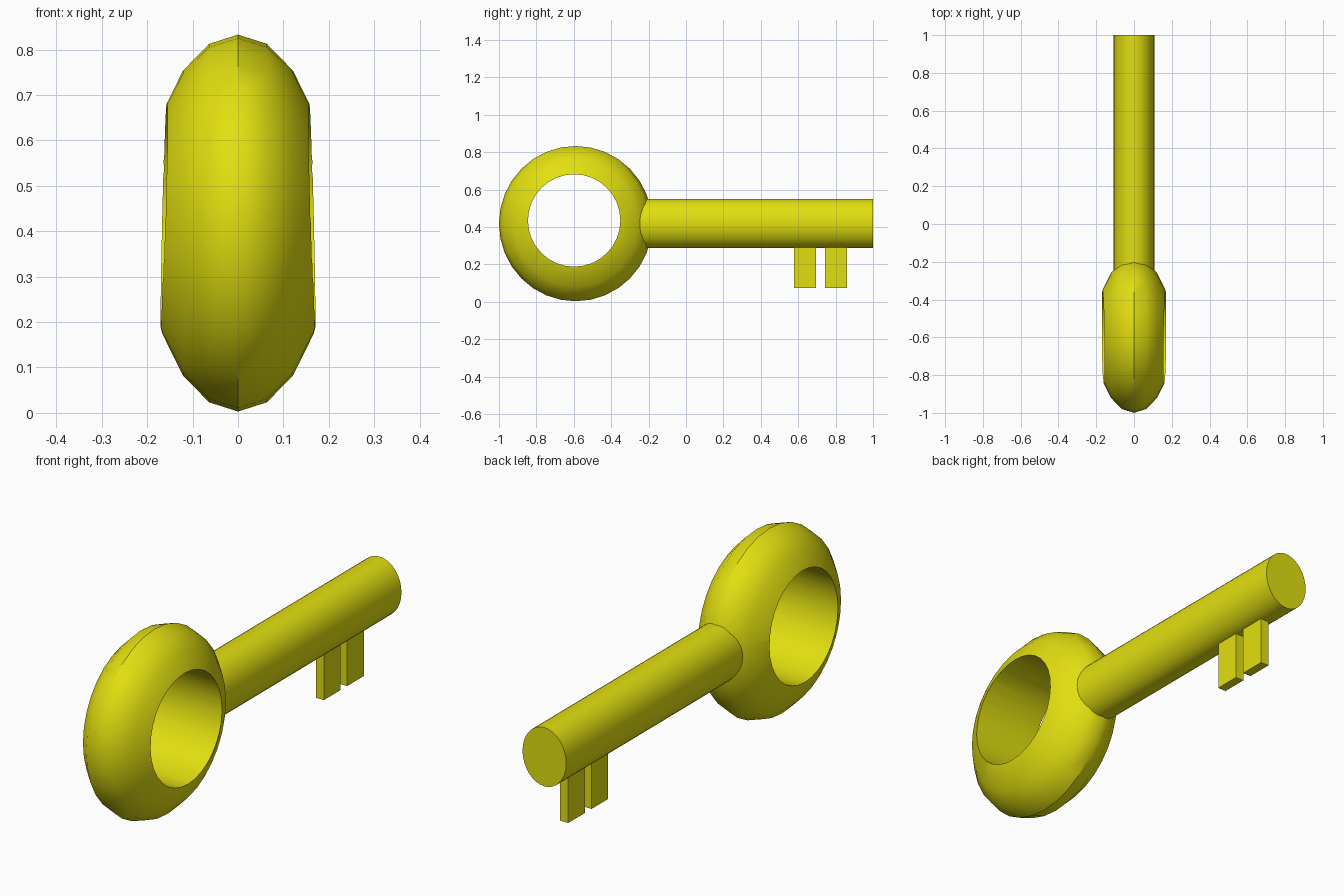
import bpy
from math import radians, pi

if "Cube" in bpy.data.objects:
    bpy.data.objects.remove(bpy.data.objects["Cube"])

gold = bpy.data.materials.new("yellow_metal")
gold.diffuse_color = (0.76, 0.74, 0.005, 1)
gold.use_nodes = True
gold.node_tree.nodes["Principled BSDF"].inputs["Base Color"].default_value = gold.diffuse_color


def finish(ob, name, smooth=True):
    ob.name = name
    ob.data.materials.append(gold)
    bpy.ops.object.select_all(action='DESELECT')
    ob.select_set(True)
    bpy.context.view_layer.objects.active = ob
    bpy.ops.object.transform_apply(location=False, rotation=True, scale=True)
    if smooth:
        bpy.ops.object.shade_smooth_by_angle(angle=radians(35))
    return ob


# bow: flattened sphere with its poles along x
bpy.ops.mesh.primitive_uv_sphere_add(segments=32, ring_count=10, radius=1,
                                     location=(0, -0.59, 0.418))
bow = bpy.context.object
bow.scale = (0.415, 0.41, 0.206)
bow.rotation_euler = (0, pi / 2, 0)
bow.name = "bow"

# finger hole, slightly off centre
bpy.ops.mesh.primitive_cylinder_add(vertices=32, radius=0.247, depth=1,
                                    location=(0, -0.598, 0.435),
                                    rotation=(0, pi / 2, 0))
cutter = bpy.context.object
cutter.name = "hole_cutter"
cutter.hide_render = True

# cut the hole
bpy.context.view_layer.objects.active = bow
cut = bow.modifiers.new("hole", 'BOOLEAN')
cut.operation = 'DIFFERENCE'
cut.solver = 'EXACT'
cut.object = cutter
bpy.ops.object.modifier_apply(modifier=cut.name)
bpy.data.objects.remove(cutter)
finish(bow, "bow")

# shaft: oval rod running from inside the bow to the tip
start, end = -0.30, 1.0
bpy.ops.mesh.primitive_cylinder_add(vertices=32, radius=1, depth=end - start,
                                    location=(0, (start + end) / 2, 0.4185),
                                    rotation=(pi / 2, 0, 0))
shaft = bpy.context.object
shaft.scale = (0.108, 0.1315, 1)
finish(shaft, "shaft")

# two thin teeth below the shaft
for i, (y0, y1) in enumerate([(0.578, 0.695), (0.742, 0.86)]):
    bpy.ops.mesh.primitive_cube_add(size=1, location=(0, (y0 + y1) / 2, 0.2125))
    tooth = bpy.context.object
    tooth.scale = (0.04, y1 - y0, 0.275)
    finish(tooth, f"tooth_{i + 1}", smooth=False)
